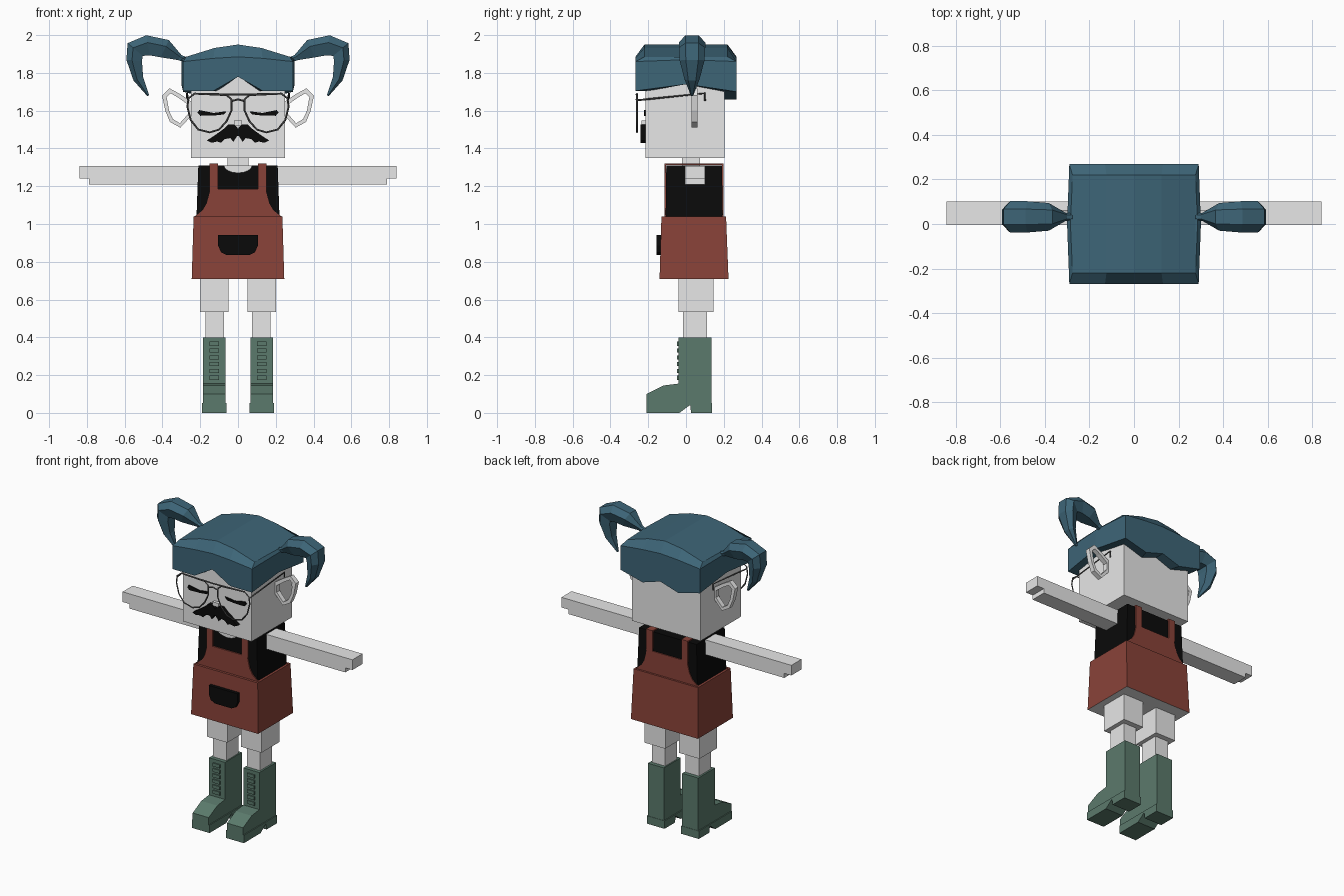
import bpy, bmesh, math
from mathutils import Vector

cube = bpy.data.objects.get("Cube")
if cube:
    bpy.data.objects.remove(cube, do_unlink=True)


def material(name, rgb):
    m = bpy.data.materials.new(name)
    m.use_nodes = True
    m.diffuse_color = (*rgb, 1)
    m.node_tree.nodes["Principled BSDF"].inputs["Base Color"].default_value = (*rgb, 1)
    return m


SKIN = material("pale_skin", (0.8, 0.8, 0.8))
RED = material("brick_red", (0.25, 0.055, 0.04))
BLACK = material("black", (0.003, 0.003, 0.003))
HAIR = material("slate_blue", (0.047, 0.13, 0.185))
GREEN = material("boot_green", (0.105, 0.195, 0.15))
WIRE = material("wire_grey", (0.1, 0.1, 0.1))


def mesh(name, verts, faces, mat):
    bm = bmesh.new()
    vs = [bm.verts.new(v) for v in verts]
    for f in faces:
        bm.faces.new([vs[i] for i in f])
    bmesh.ops.recalc_face_normals(bm, faces=bm.faces)
    me = bpy.data.meshes.new(name)
    bm.to_mesh(me)
    bm.free()
    me.materials.append(mat)
    ob = bpy.data.objects.new(name, me)
    bpy.context.collection.objects.link(ob)
    return ob


def loft(name, rings, mat, caps=True):
    """Skin a list of equal-length point rings."""
    n = len(rings[0])
    faces = [(r * n + i, r * n + (i + 1) % n, (r + 1) * n + (i + 1) % n, (r + 1) * n + i)
             for r in range(len(rings) - 1) for i in range(n)]
    if caps:
        last = (len(rings) - 1) * n
        faces += [tuple(range(n)), tuple(range(last, last + n))]
    return mesh(name, [p for r in rings for p in r], faces, mat)


def plate(name, outline, y0, y1, mat):
    """Extrude an (x, z) outline along y."""
    return loft(name, [[(x, y, z) for x, z in outline] for y in (y0, y1)], mat)


def side_prism(name, outline, x0, x1, mat):
    """Extrude a (y, z) outline along x."""
    return loft(name, [[(x, y, z) for y, z in outline] for x in (x0, x1)], mat)


def rect(x0, x1, y0, y1, z):
    return [(x0, y0, z), (x1, y0, z), (x1, y1, z), (x0, y1, z)]


def box(name, x0, x1, y0, y1, z0, z1, mat):
    return loft(name, [rect(x0, x1, y0, y1, z0), rect(x0, x1, y0, y1, z1)], mat)


def mirrored(half):
    """Complete a half outline by reflecting it in x."""
    return half + [(-x, z) for x, z in reversed(half) if x > 0]


def wire(name, points, radius, closed=False):
    cu = bpy.data.curves.new(name, "CURVE")
    cu.dimensions = "3D"
    cu.bevel_depth = radius
    cu.bevel_resolution = 0
    sp = cu.splines.new("POLY")
    sp.points.add(len(points) - 1)
    for p, co in zip(sp.points, points):
        p.co = (*co, 1)
    sp.use_cyclic_u = closed
    cu.materials.append(WIRE)
    ob = bpy.data.objects.new(name, cu)
    bpy.context.collection.objects.link(ob)


# Head, neck and torso
box("head", -0.25, 0.25, -0.215, 0.205, 1.35, 1.8, SKIN)
box("neck", -0.055, 0.055, -0.02, 0.075, 1.27, 1.36, SKIN)
loft("shirt", [rect(-0.22, 0.22, -0.108, 0.195, 1.03),
               rect(-0.21, 0.21, -0.104, 0.19, 1.31)], BLACK)
skirt = loft("skirt", [rect(-0.245, 0.245, -0.14, 0.225, 0.71),
                       rect(-0.235, 0.235, -0.13, 0.212, 1.04)], RED)
skirt.data.materials.append(SKIN)
for p in skirt.data.polygons:
    if p.normal.z < -0.5:
        p.material_index = 1

# Neckline and pocket
plate("neckline", [(0.075 * math.cos(a), 1.31 + 0.04 * math.sin(a))
                   for a in (math.pi * (1 + i / 8) for i in range(9))], -0.113, -0.104, SKIN)
plate("pocket", mirrored([(0.105, 0.943), (0.105, 0.885), (0.09, 0.85), (0.06, 0.835)]),
      -0.155, -0.13, BLACK)

# Overall bib and straps on both faces of the torso
bib = mirrored([(0.232, 1.04), (0.215, 1.05), (0.185, 1.075), (0.165, 1.11), (0.152, 1.16), (0.15, 1.185)])
for name, y0, y1 in (("front", -0.114, -0.105), ("back", 0.19, 0.199)):
    plate(name + "_bib", bib, y0, y1, RED)
    for s in (-1, 1):
        plate(name + "_strap", [(s * 0.105, 1.18), (s * 0.152, 1.18),
                                (s * 0.152, 1.32), (s * 0.105, 1.32)], y0, y1, RED)
for s in (-1, 1):
    box("shoulder_strap", s * 0.105, s * 0.152, -0.114, 0.199, 1.312, 1.32, RED)

# Face
plate("moustache", mirrored([(0, 1.505), (0.02, 1.528), (0.05, 1.528), (0.08, 1.5), (0.115, 1.475),
                             (0.165, 1.442), (0.14, 1.43), (0.11, 1.437), (0.09, 1.43),
                             (0.07, 1.45), (0.04, 1.455), (0.025, 1.435), (0, 1.465)][:-1]
                            + [(0.005, 1.465)]), -0.24, -0.214, BLACK)
box("nose", -0.022, 0.022, -0.235, -0.21, 1.522, 1.548, SKIN)
EYE = [(0.06, 1.597), (0.13, 1.588), (0.205, 1.603), (0.215, 1.59), (0.2, 1.573), (0.12, 1.575), (0.075, 1.58)]

# Glasses
LENS = [(0.035, 1.66), (0.035, 1.6), (0.06, 1.545), (0.1, 1.5), (0.15, 1.485), (0.21, 1.5),
        (0.25, 1.55), (0.268, 1.62), (0.262, 1.665), (0.23, 1.69), (0.06, 1.682)]
wire("glasses_brow_bar", [(-0.23, -0.26, 1.69), (0, -0.262, 1.685), (0.23, -0.26, 1.69)], 0.005)
wire("glasses_bridge", [(-0.035, -0.26, 1.65), (0, -0.262, 1.66), (0.035, -0.26, 1.65)], 0.005)

EAR_OUT = [(0.25, 1.57), (0.305, 1.51), (0.36, 1.54), (0.385, 1.6), (0.402, 1.68), (0.362, 1.718), (0.31, 1.69), (0.25, 1.65)]
EAR_IN = [(0.262, 1.585), (0.308, 1.533), (0.345, 1.556), (0.365, 1.6), (0.378, 1.672), (0.357, 1.692), (0.318, 1.67), (0.262, 1.63)]
# Pigtail sections: centre x, z, half height, half depth, direction angle in degrees
TAIL = [(0.27, 1.865, 0.016, 0.016, 30), (0.31, 1.88, 0.018, 0.018, 35), (0.39, 1.923, 0.056, 0.062, 25),
        (0.475, 1.94, 0.06, 0.07, -10), (0.54, 1.92, 0.058, 0.07, -50), (0.545, 1.865, 0.046, 0.066, -85),
        (0.525, 1.77, 0.03, 0.04, -110), (0.475, 1.68, 0.006, 0.006, -120)]
BOOT = [(-0.21, 0.05), (-0.21, 0.1), (-0.12, 0.145), (-0.04, 0.155), (-0.04, 0.4), (0.135, 0.4), (0.135, 0.05)]
SOLE = [(-0.21, 0), (-0.21, 0.052), (0.137, 0.052), (0.137, 0), (0.027, 0), (0.022, 0.042), (-0.035, 0)]

for s, side in ((1, "left"), (-1, "right")):
    def flip(pts):
        return [(s * x, z) for x, z in pts]

    plate(side + "_eye", flip(EYE), -0.2235, -0.2145, BLACK)
    wire(side + "_lens_rim", [(x, -0.26, z) for x, z in flip(LENS)], 0.005, True)
    wire(side + "_temple", [(s * 0.264, -0.26, 1.655), (s * 0.27, 0.1, 1.692), (s * 0.27, 0.1, 1.65)], 0.005)

    # Ear ring, a closed loop of square section
    ear = [[(x, y, z) for x, z in flip(o)]
           for o, y in ((EAR_OUT, 0.03), (EAR_OUT, 0.062), (EAR_IN, 0.062), (EAR_IN, 0.03), (EAR_OUT, 0.03))]
    ob = loft(side + "_ear", ear, SKIN, caps=False)
    bm = bmesh.new()
    bm.from_mesh(ob.data)
    bmesh.ops.remove_doubles(bm, verts=bm.verts, dist=1e-5)
    bmesh.ops.recalc_face_normals(bm, faces=bm.faces)
    bm.to_mesh(ob.data)
    bm.free()

    # Pigtail
    rings = []
    for x, z, h, d, ang in TAIL:
        a = math.radians(ang)
        up = Vector((-math.sin(a), 0, math.cos(a)))
        ring = []
        for u, v in ((1, -0.5), (1, 0.5), (0.35, 1), (-0.8, 0.6), (-0.8, -0.6), (0.35, -1)):
            p = Vector((x, 0.032, z)) + up * h * u + Vector((0, d * v, 0))
            ring.append((s * p.x, p.y, p.z))
        rings.append(ring)
    loft(side + "_pigtail", rings, HAIR)

    # Arm with stepped hand
    plate(side + "_arm", flip([(0.2, 1.21), (0.788, 1.21), (0.788, 1.24), (0.84, 1.24), (0.84, 1.307), (0.2, 1.307)]),
          -0.005, 0.1, SKIN)

    # Leg and boot
    box(side + "_thigh", s * 0.05, s * 0.2, -0.04, 0.145, 0.535, 0.75, SKIN)
    box(side + "_shin", s * 0.075, s * 0.172, -0.015, 0.11, 0.38, 0.54, SKIN)
    side_prism(side + "_boot", BOOT, s * 0.067, s * 0.184, GREEN)
    side_prism(side + "_sole", SOLE, s * 0.061, s * 0.19, GREEN)
    for i in range(6):
        z = 0.175 + i * 0.036
        box(side + "_lace", s * 0.1, s * 0.152, -0.048, -0.038, z, z + 0.022, GREEN)

# Hair cap: loops from the underside, up the walls, over the bevel to the arched top
XS = [-0.29, -0.13, 0, 0.13, 0.29]


def hair_loop(kx, y, front, back, mid):
    return ([(x * kx, -y, z) for x, z in zip(XS, front)] + [(0.3 * kx, 0, mid)]
            + [(x * kx, y, z) for x, z in zip(XS[::-1], back)] + [(-0.3 * kx, 0, mid)])


FRINGE = [1.705, 1.705, 1.78, 1.705, 1.705]
NAPE = [1.70, 1.66, 1.70, 1.66, 1.70]
RIM = [1.86, 1.877, 1.885, 1.877, 1.86]
CROWN = [1.885, 1.932, 1.95, 1.932, 1.885]
loops = [hair_loop(0.84, 0.2, FRINGE, NAPE, 1.74), hair_loop(1, 0.268, FRINGE, NAPE, 1.74),
         hair_loop(1, 0.268, RIM, RIM, 1.87), hair_loop(0.95, 0.22, CROWN, CROWN, 1.885)]
n = len(loops[0])
faces = [(r * n + i, r * n + (i + 1) % n, (r + 1) * n + (i + 1) % n, (r + 1) * n + i)
         for r in range(3) for i in range(n)]
t = 3 * n
faces += [(t + i, t + i + 1, t + 9 - i, t + 10 - i) for i in range(4)]
faces += [(t + 4, t + 5, t + 6), (t, t + 10, t + 11)]
mesh("hair_cap", [p for l in loops for p in l], faces, HAIR)
